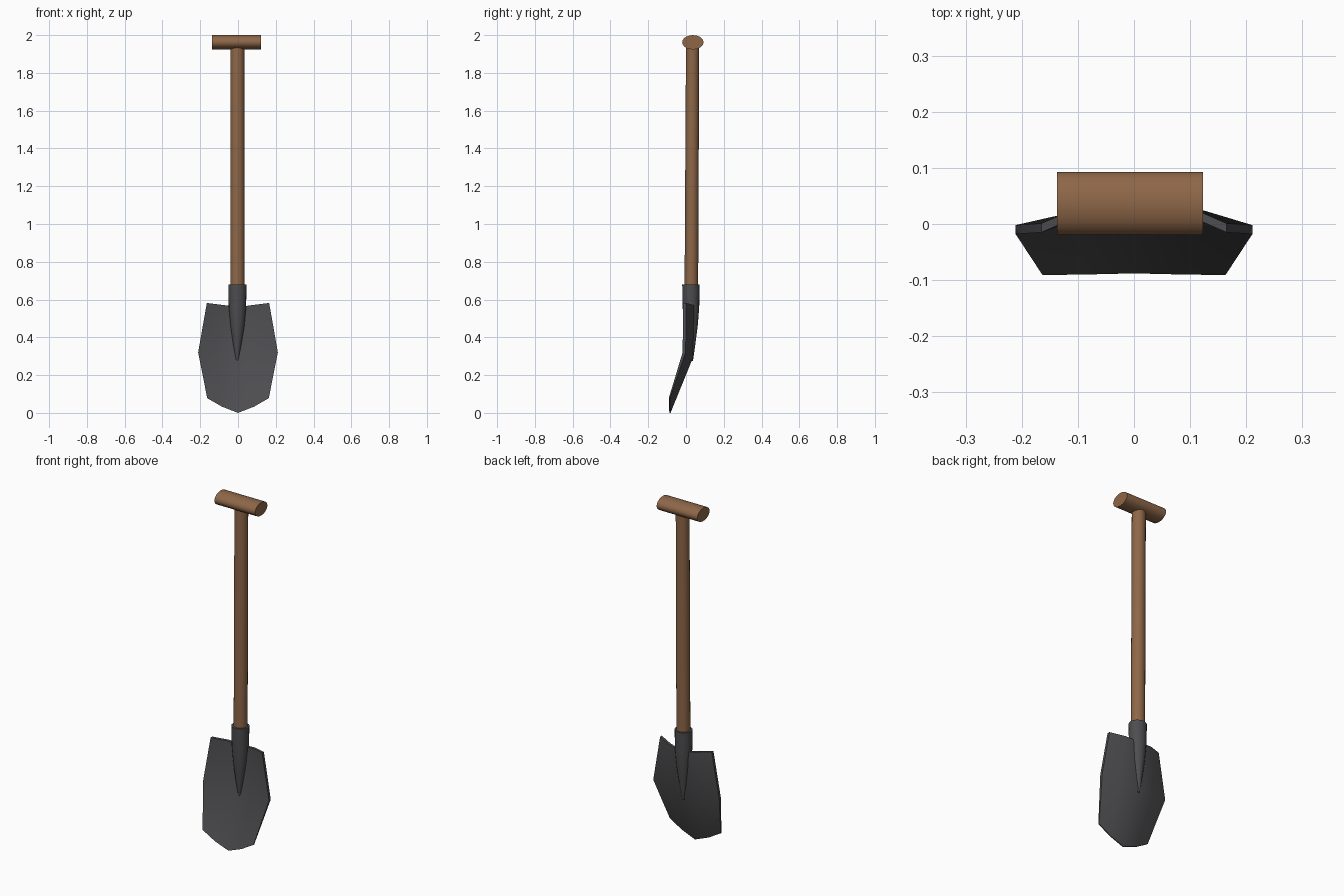
import bpy, bmesh, math
from mathutils import Vector

if "Cube" in bpy.data.objects:
    bpy.data.objects.remove(bpy.data.objects["Cube"])


def material(name, color):
    m = bpy.data.materials.new(name)
    m.diffuse_color = color
    m.use_nodes = True
    m.node_tree.nodes["Principled BSDF"].inputs["Base Color"].default_value = m.diffuse_color
    return m


wood = material("wood", (0.27, 0.135, 0.065, 1))
steel = material("steel", (0.075, 0.075, 0.08, 1))


def finish(name, bm, mat, angle):
    bmesh.ops.recalc_face_normals(bm, faces=bm.faces[:])
    me = bpy.data.meshes.new(name)
    bm.to_mesh(me)
    bm.free()
    ob = bpy.data.objects.new(name, me)
    bpy.context.collection.objects.link(ob)
    me.materials.append(mat)
    bpy.ops.object.select_all(action='DESELECT')
    ob.select_set(True)
    bpy.context.view_layer.objects.active = ob
    bpy.ops.object.shade_smooth_by_angle(angle=math.radians(angle))
    return ob


def loft(name, rings, mat, axis='Z', sides=20):
    """Join elliptical rings of (centre, radius_a, radius_b) and cap both ends."""
    bm = bmesh.new()
    loops = []
    for centre, ra, rb in rings:
        loop = []
        for i in range(sides):
            t = 2 * math.pi * i / sides
            a, b = ra * math.cos(t), rb * math.sin(t)
            off = Vector((a, b, 0)) if axis == 'Z' else Vector((0, a, b))
            loop.append(bm.verts.new(Vector(centre) + off))
        loops.append(loop)
    for lo, hi in zip(loops, loops[1:]):
        for i in range(sides):
            j = (i + 1) % sides
            bm.faces.new((lo[i], lo[j], hi[j], hi[i]))
    bm.faces.new(loops[0])
    bm.faces.new(loops[-1])
    return finish(name, bm, mat, 40)


# wooden shaft, leaning back very slightly
loft("shaft", [((-0.003, 0.028, 0.6), 0.037, 0.036),
               ((-0.003, 0.035, 1.96), 0.037, 0.035)], wood)

# oval cross grip
loft("grip", [((-0.137, 0.0365, 1.962), 0.0565, 0.038),
              ((0.123, 0.0365, 1.962), 0.0565, 0.038)], wood, axis='X')

# steel socket tapering to a point on the blade
loft("socket", [((-0.005, 0.025, 0.275), 0.006, 0.012),
                ((-0.004, 0.025, 0.36), 0.022, 0.024),
                ((-0.003, 0.026, 0.46), 0.037, 0.036),
                ((-0.003, 0.026, 0.56), 0.046, 0.044),
                ((-0.003, 0.026, 0.68), 0.048, 0.046)], steel)

# dished blade: right half of each row from centre outward, mirrored to the left
rows = [
    [(0, 0.034, 0.56), (0.085, 0.020, 0.572), (0.165, -0.015, 0.582)],
    [(0, 0.020, 0.29), (0.105, 0.006, 0.305), (0.211, -0.018, 0.32)],
    [(0, -0.088, 0.0), (0.085, -0.090, 0.033), (0.163, -0.091, 0.078)],
]
bm = bmesh.new()
grid = []
for half in rows:
    full = [(-x, y, z) for x, y, z in reversed(half[1:])] + half
    grid.append([bm.verts.new(p) for p in full])
for up, low in zip(grid, grid[1:]):
    for i in range(4):
        bm.faces.new((up[i], low[i], low[i + 1], up[i + 1]))
# thicken toward the back, thinner at the cutting edge
res = bmesh.ops.extrude_face_region(bm, geom=bm.faces[:], use_keep_orig=True)
for v in res["geom"]:
    if isinstance(v, bmesh.types.BMVert):
        v.co.y += 0.016 if v.co.z > 0.2 else 0.006
finish("blade", bm, steel, 40)
